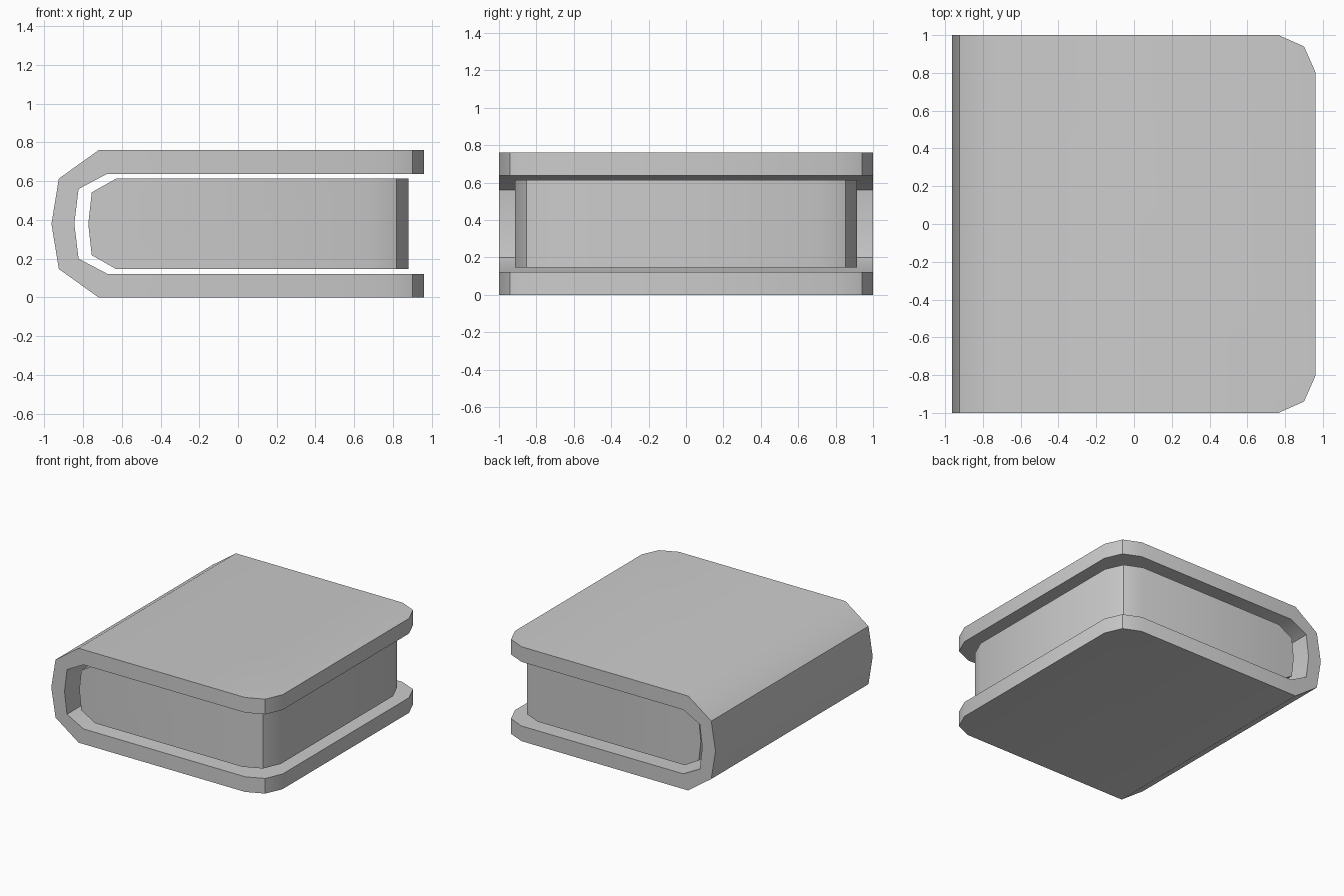
import bpy, bmesh, math

if "Cube" in bpy.data.objects:
    bpy.data.objects.remove(bpy.data.objects["Cube"])

MID = 0.38  # mirror height of the closed book


def mirrored(half):
    """Complete a lower half profile (ending on the mid height) by mirroring."""
    return half + [(x, 2 * MID - z) for x, z in reversed(half[:-1])]


def extruded_part(name, profile, half_y, edge_x, corner):
    """Extrude an xz profile along y and round its vertical fore-edge corners."""
    bm = bmesh.new()
    verts = [bm.verts.new((x, -half_y, z)) for x, z in profile]
    face = bm.faces.new(verts)
    res = bmesh.ops.extrude_face_region(bm, geom=[face])
    moved = [g for g in res["geom"] if isinstance(g, bmesh.types.BMVert)]
    bmesh.ops.translate(bm, verts=moved, vec=(0, 2 * half_y, 0))
    edges = [e for e in bm.edges
             if all(abs(v.co.x - edge_x) < 1e-4 for v in e.verts)
             and abs(e.verts[0].co.y - e.verts[1].co.y) < 1e-4]
    bmesh.ops.bevel(bm, geom=edges, offset=corner, offset_type='OFFSET',
                    segments=2, profile=0.48, affect='EDGES')
    bmesh.ops.recalc_face_normals(bm, faces=bm.faces[:])
    mesh = bpy.data.meshes.new(name)
    bm.to_mesh(mesh)
    bm.free()
    obj = bpy.data.objects.new(name, mesh)
    bpy.context.collection.objects.link(obj)
    bpy.ops.object.select_all(action='DESELECT')
    obj.select_set(True)
    bpy.context.view_layer.objects.active = obj
    bpy.ops.object.shade_smooth_by_angle(angle=math.radians(40))
    return obj


# Cover: one wrapped sheet, outer skin then inner skin
outer = mirrored([(0.96, 0.0), (-0.72, 0.0), (-0.925, 0.147), (-0.963, MID)])
inner = mirrored([(0.96, 0.122), (-0.675, 0.122), (-0.823, 0.20), (-0.845, MID)])
extruded_part("cover", outer + inner[::-1], 1.0, 0.96, 0.195)

# Page block with rounded spine side
pages = mirrored([(0.88, 0.147), (-0.63, 0.147), (-0.755, 0.218), (-0.773, MID)])
extruded_part("page_block", pages, 0.915, 0.88, 0.2)
